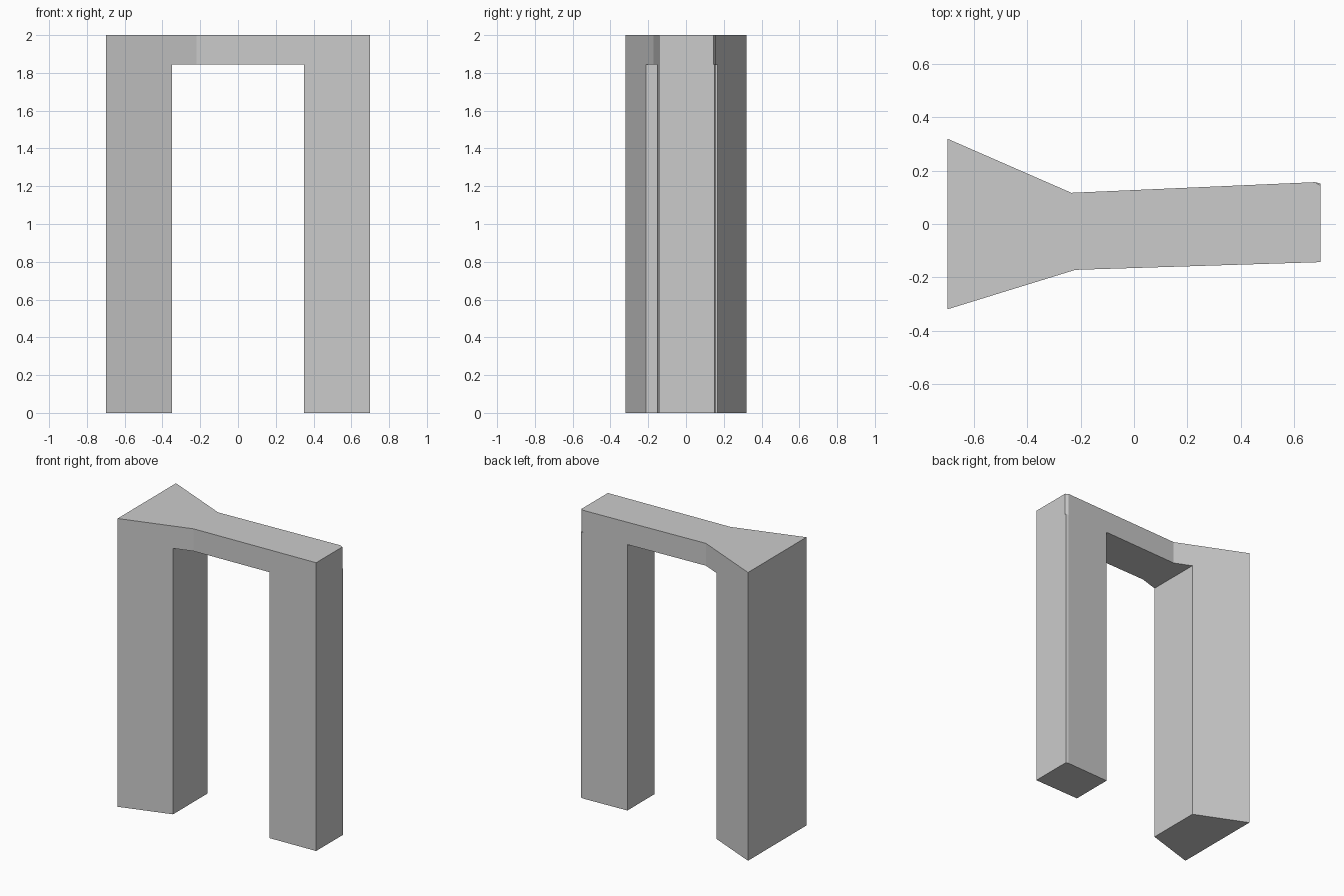
import bpy
import bmesh

cube = bpy.data.objects.get("Cube")
if cube:
    bpy.data.objects.remove(cube, do_unlink=True)

# Plain grey stone
grey = bpy.data.materials.new("plain grey")
grey.use_nodes = True
colour = (0.6, 0.6, 0.6, 1)
grey.diffuse_color = colour
grey.node_tree.nodes["Principled BSDF"].inputs["Base Color"].default_value = colour


def prism(name, outline, bottom, top):
    """Extrude a plan outline straight up."""
    bm = bmesh.new()
    base = bm.faces.new([bm.verts.new((x, y, bottom)) for x, y in outline])
    grown = bmesh.ops.extrude_face_region(bm, geom=[base])["geom"]
    for v in grown:
        if isinstance(v, bmesh.types.BMVert):
            v.co.z = top
    bmesh.ops.recalc_face_normals(bm, faces=bm.faces)
    mesh = bpy.data.meshes.new(name)
    bm.to_mesh(mesh)
    bm.free()
    mesh.materials.append(grey)
    obj = bpy.data.objects.new(name, mesh)
    bpy.context.collection.objects.link(obj)
    return obj


# Full-height wall with one flared end
arch = prism("archway", [
    (-0.7, -0.32), (-0.22, -0.172), (0.7, -0.143), (0.7, 0.152),
    (0.68, 0.157), (-0.235, 0.117), (-0.7, 0.32)], 0, 2)

# Doorway opening, and the clipped corner at the end of the lintel
cutters = [
    prism("doorway_cutter",
          [(-0.35, -1), (0.35, -1), (0.35, 1), (-0.35, 1)], -0.5, 1.845),
    prism("corner_cutter",
          [(0.68, 0.156), (0.71, 0.139), (0.71, 0.2), (0.68, 0.2)], 1.845, 2.5),
]
bpy.context.view_layer.objects.active = arch
for cutter in cutters:
    mod = arch.modifiers.new(cutter.name, "BOOLEAN")
    mod.operation = "DIFFERENCE"
    mod.solver = "EXACT"
    mod.object = cutter
    bpy.ops.object.modifier_apply(modifier=mod.name)
    bpy.data.objects.remove(cutter, do_unlink=True)
